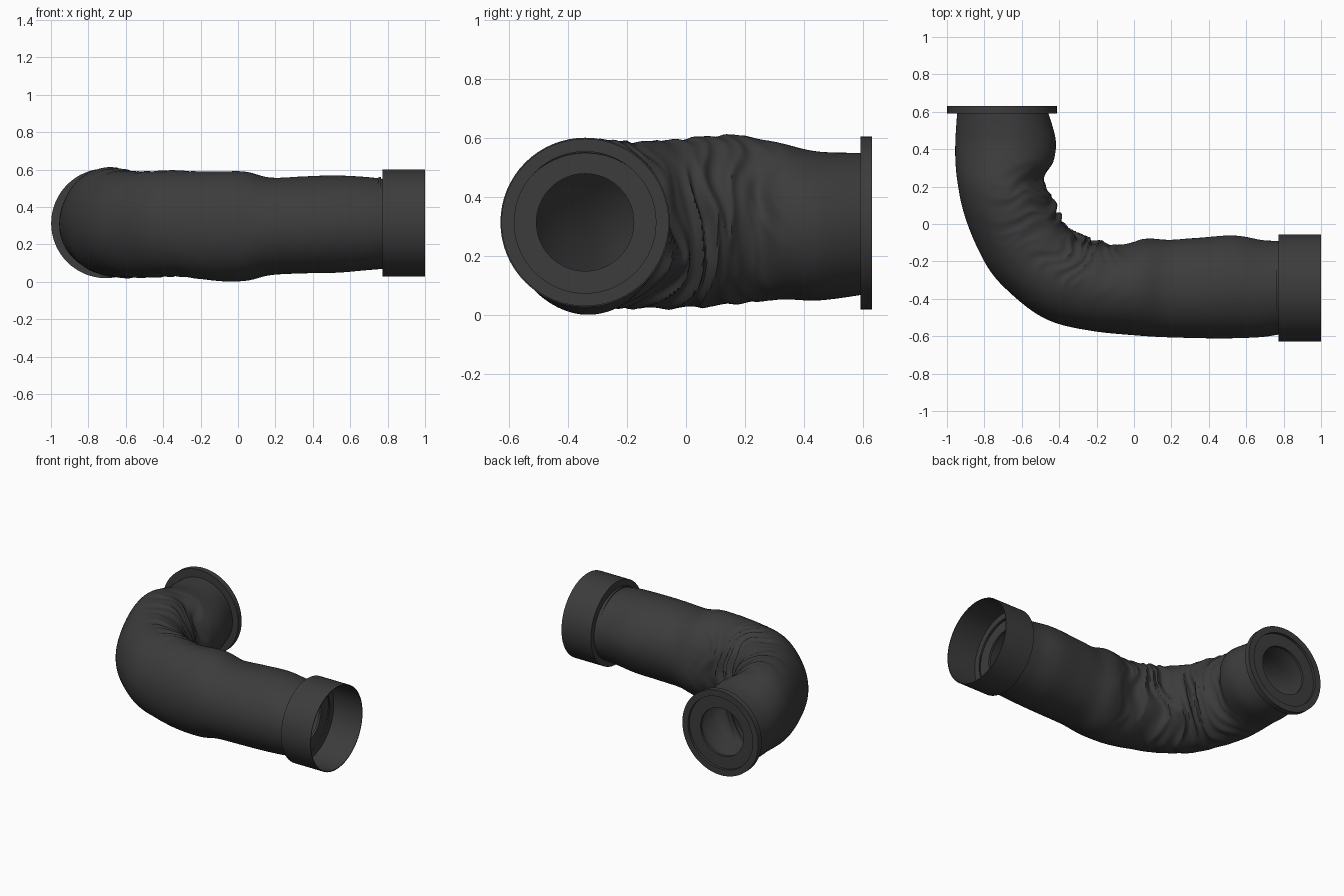
import bpy, bmesh, math
from mathutils import Vector, Matrix, noise

if "Cube" in bpy.data.objects:
    bpy.data.objects.remove(bpy.data.objects["Cube"])

dark = bpy.data.materials.new("dark_rubber")
dark.diffuse_color = (0.045, 0.045, 0.045, 1)
dark.use_nodes = True
dark.node_tree.nodes["Principled BSDF"].inputs["Base Color"].default_value = dark.diffuse_color


def finish(name, bm, angle=35):
    bmesh.ops.recalc_face_normals(bm, faces=bm.faces[:])
    me = bpy.data.meshes.new(name)
    bm.to_mesh(me)
    bm.free()
    ob = bpy.data.objects.new(name, me)
    bpy.context.collection.objects.link(ob)
    me.materials.append(dark)
    bpy.ops.object.select_all(action='DESELECT')
    ob.select_set(True)
    bpy.context.view_layer.objects.active = ob
    bpy.ops.object.shade_smooth_by_angle(angle=math.radians(angle))
    return ob


def skin(bm, rings, closed=False):
    n = len(rings[0])
    pairs = list(zip(rings, rings[1:]))
    if closed:
        pairs.append((rings[-1], rings[0]))
    for a, b in pairs:
        for i in range(n):
            j = (i + 1) % n
            bm.faces.new((a[i], a[j], b[j], b[i]))


def lathe(name, profile, matrix, closed=True, n=64):
    """Revolve (radius, height) points around local z."""
    bm = bmesh.new()
    rings = [[bm.verts.new(matrix @ Vector((r * math.cos(2 * math.pi * i / n),
                                            r * math.sin(2 * math.pi * i / n), h)))
              for i in range(n)] for r, h in profile]
    skin(bm, rings, closed)
    return finish(name, bm)


# sleeve stations: outer x, y, inner x, y, bottom z, top z
stations = [
    (0.78, -.590, 0.78, -.090, .070, .550), (0.68, -.605, 0.68, -.085, .062, .560),
    (0.53, -.610, 0.53, -.062, .050, .568), (0.35, -.610, 0.35, -.075, .045, .563),
    (0.15, -.605, 0.20, -.080, .035, .560), (0.00, -.595, 0.07, -.078, .005, .590),
    (-.20, -.575, -.06, -.110, .008, .590), (-.40, -.535, -.16, -.095, .025, .590),
    (-.53, -.475, -.24, -.075, .025, .595), (-.67, -.360, -.32, -.040, .025, .590),
    (-.77, -.250, -.37, 0.020, .020, .590), (-.85, -.100, -.40, 0.080, .025, .600),
    (-.91, 0.060, -.45, 0.160, .030, .612), (-.94, 0.200, -.485, .245, .045, .605),
    (-.955, 0.33, -.43, 0.330, .050, .580), (-.955, 0.45, -.42, 0.450, .050, .555),
    (-.945, 0.60, -.46, 0.600, .070, .550)]


def sample(u):
    """Catmull-Rom through the stations."""
    k = min(int(u), len(stations) - 2)
    t = u - k
    p = [stations[max(0, min(len(stations) - 1, k + d))] for d in (-1, 0, 1, 2)]
    return [0.5 * (2 * b + (c - a) * t + (2 * a - 5 * b + 4 * c - d) * t * t
                   + (3 * b - a - 3 * c + d) * t ** 3) for a, b, c, d in zip(*p)]


# wrinkled fabric sleeve
bm = bmesh.new()
STEPS, N = 200, 96
rings = []
for s in range(STEPS + 1):
    u = s / STEPS * (len(stations) - 1)
    ox, oy, ix, iy, z0, z1 = sample(u)
    outer, inner = Vector((ox, oy, 0)), Vector((ix, iy, 0))
    mid, half = (outer + inner) / 2, (inner - outer) / 2
    ends = min(1, u / 1.5, (16 - u) / 1.5)
    bend = math.exp(-((u - 9.7) / 3.6) ** 4)
    ring = []
    for i in range(N):
        a = 2 * math.pi * i / N
        c, sn = math.cos(a), math.sin(a)
        d = half * c + Vector((0, 0, (z1 - z0) / 2 * sn))
        # slanted, ridged pleats, strongest inside the bend
        warp = noise.noise(Vector((u * .35, c * 1.2, sn * 1.2 + 4)))
        q = u * 1.45 + warp * 1.6 + .5 * sn
        pleat = 1 - 2.6 * abs(noise.noise(Vector((q, c * .55, sn * .75))))
        side = max(0, (c + .75) / 1.75) ** 1.2
        broad = noise.noise(Vector((u * .6 + 7, c * 1.1, sn * 1.1)))
        k = (.024 * (pleat - .6) * bend * side + .008 * broad * (.3 + side)) * ends
        p = mid + Vector((0, 0, (z0 + z1) / 2)) + d + d.normalized() * k
        p.z = max(p.z, 0)
        ring.append(bm.verts.new(p))
    rings.append(ring)
skin(bm, rings)
finish("wrinkled_sleeve", bm, 40)

to_x = Matrix.Translation((0, -.342, .315)) @ Matrix.Rotation(math.pi / 2, 4, 'Y')
to_y = Matrix.Translation((-.706, 0, .313)) @ Matrix.Rotation(-math.pi / 2, 4, 'X')

# open cuff with a shoulder at its back
lathe("end_cuff", [(.287, 1), (.287, .773), (.24, .773), (.24, .781),
                   (.282, .781), (.282, 1)], to_x)
# recessed ring inside the cuff
lathe("cuff_inner_ring", [(.246, .765), (.246, .75), (.165, .75), (.165, .765)], to_x)
# flange and its recessed ring
lathe("end_flange", [(.293, .592), (.293, .63), (.25, .63), (.25, .592)], to_y)
lathe("flange_inner_ring", [(.252, .612), (.252, .595), (.165, .595), (.165, .612)], to_y)
